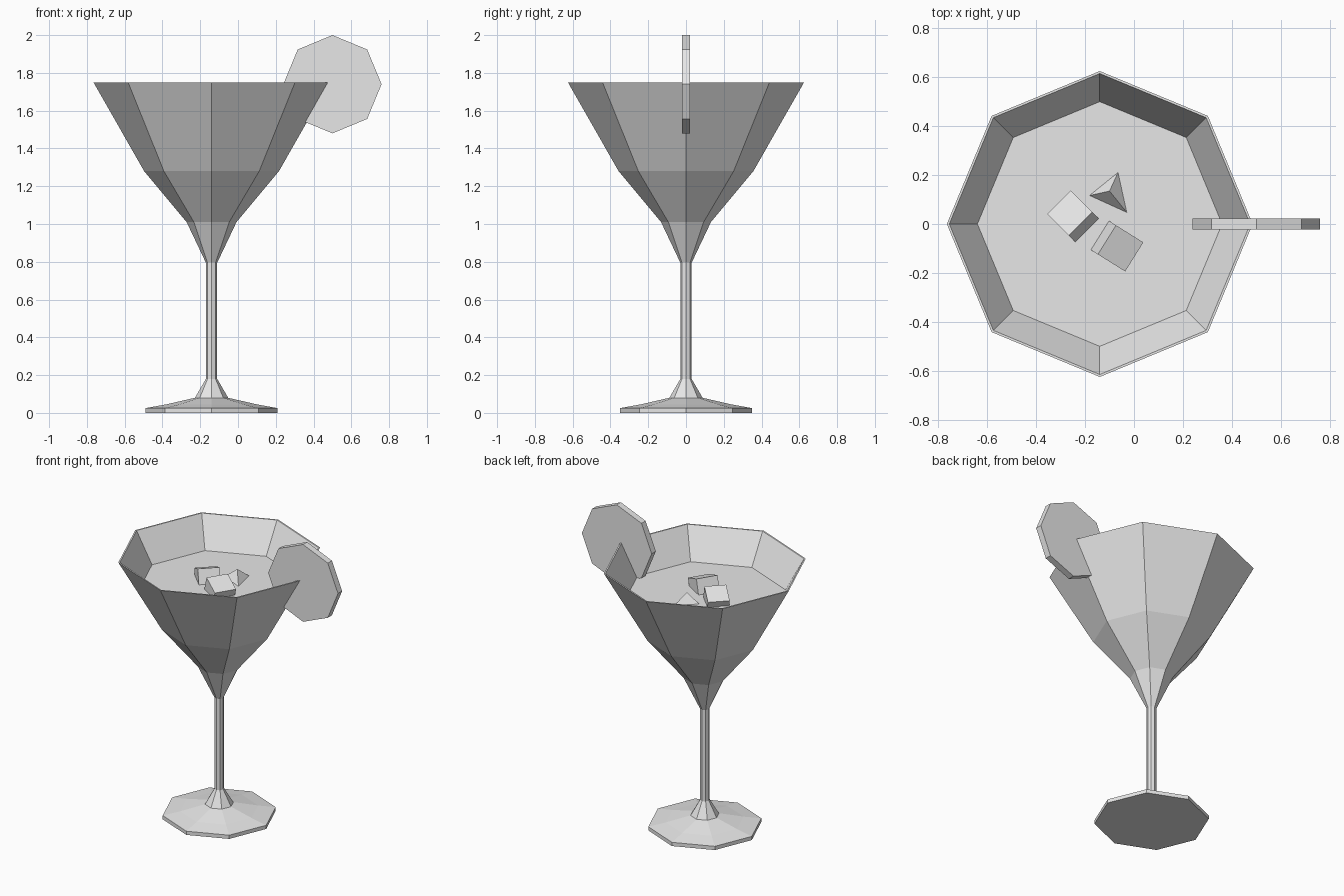
import bpy, bmesh
from math import radians, sin, cos, tau
from mathutils import Matrix, Vector

if "Cube" in bpy.data.objects:
    bpy.data.objects.remove(bpy.data.objects["Cube"])

SIDES = 8
CENTRE = Vector((-0.14, 0, 0))

grey = bpy.data.materials.new("pale_grey")
grey.use_nodes = True
COLOUR = (0.8, 0.8, 0.8, 1)
grey.diffuse_color = COLOUR
grey.node_tree.nodes["Principled BSDF"].inputs["Base Color"].default_value = COLOUR


def finish(name, bm):
    """Turn a bmesh into a flat shaded object."""
    bmesh.ops.recalc_face_normals(bm, faces=bm.faces)
    mesh = bpy.data.meshes.new(name)
    bm.to_mesh(mesh)
    bm.free()
    mesh.materials.append(grey)
    obj = bpy.data.objects.new(name, mesh)
    bpy.context.collection.objects.link(obj)
    return obj


def lathe(name, profile):
    """Faceted solid of revolution from (radius, height) pairs, capped at both ends."""
    bm = bmesh.new()
    rings = [[bm.verts.new(CENTRE + Vector((r * cos(tau * i / SIDES), r * sin(tau * i / SIDES), z)))
              for i in range(SIDES)] for r, z in profile]
    for low, high in zip(rings, rings[1:]):
        for i in range(SIDES):
            j = (i + 1) % SIDES
            bm.faces.new((low[i], low[j], high[j], high[i]))
    bm.faces.new(rings[0])
    bm.faces.new(rings[-1])
    return finish(name, bm)


def ice(name, centre, yaw, axis, tilt, size=0.14):
    """Cube turned by yaw, then tilted about a level axis at the given bearing."""
    bearing = radians(axis)
    turn = Matrix.Rotation(radians(tilt), 4, Vector((cos(bearing), sin(bearing), 0)))
    bm = bmesh.new()
    bmesh.ops.create_cube(bm, size=size, matrix=Matrix.Translation(centre) @ turn
                          @ Matrix.Rotation(radians(yaw), 4, 'Z'))
    return finish(name, bm)


# Foot, stem and bowl in one profile; the inner wall ends at the drink surface
lathe("glass", [(0.35, 0), (0.35, 0.025), (0.24, 0.045), (0.088, 0.08),
                (0.03, 0.18), (0.03, 0.795), (0.132, 1.01), (0.357, 1.28),
                (0.625, 1.75), (0.615, 1.75), (0.5, 1.55)])

# Fruit slice on the rim
bm = bmesh.new()
bmesh.ops.create_cone(bm, cap_ends=True, segments=SIDES, radius1=0.26, radius2=0.26, depth=0.044,
                      matrix=Matrix.Translation((0.5, 0, 1.74)) @ Matrix.Rotation(radians(90), 4, 'X'))
finish("fruit_slice", bm)

# Ice floating in the drink
ice("ice_cube_right", (-0.245, 0.027, 1.553), 45, 45, -22, 0.135)
ice("ice_cube_front", (-0.075, -0.087, 1.554), -32, 58, 20)
ice("ice_cube_back", (-0.093, 0.126, 1.494), -96, -141, 60)
